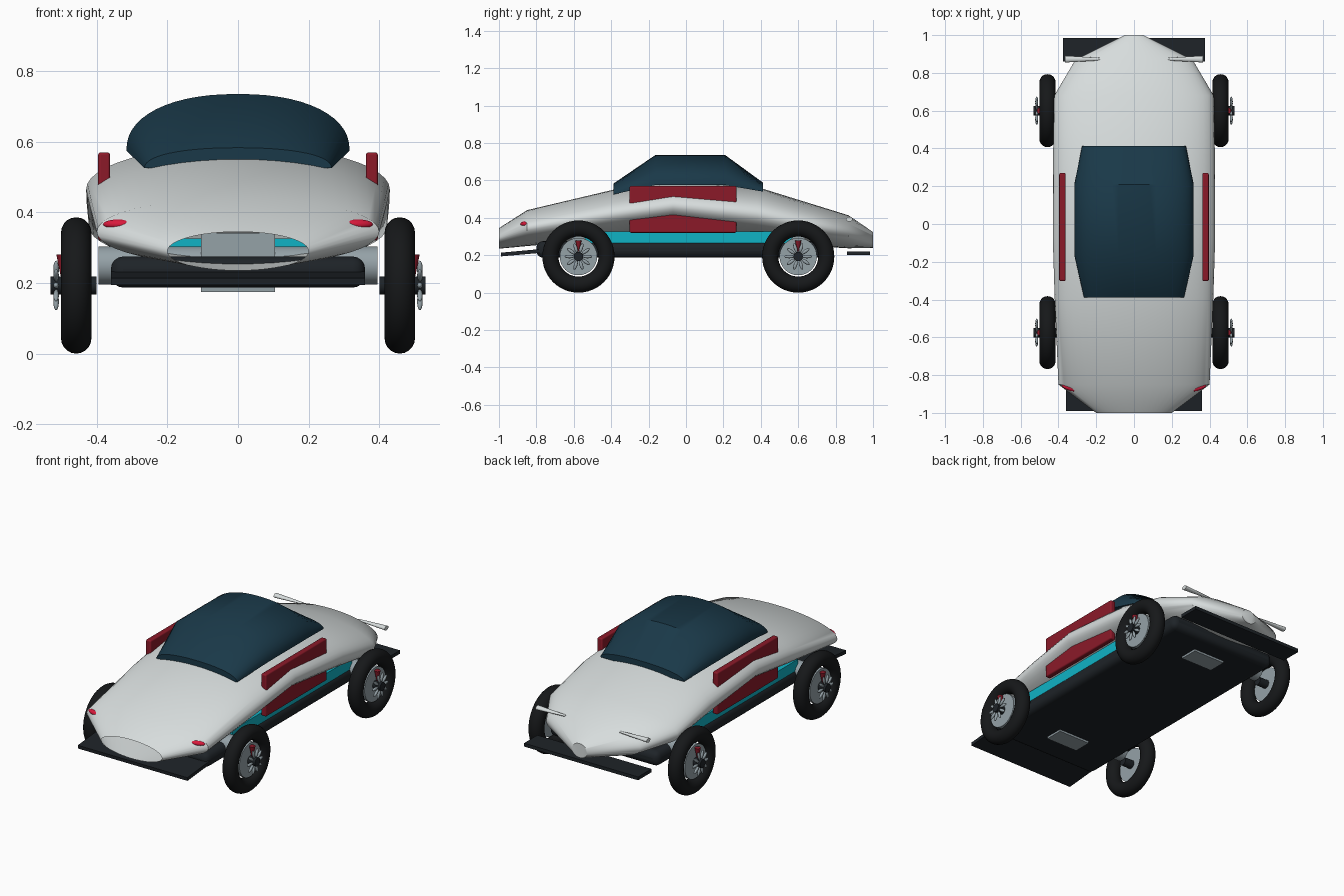
import bpy, bmesh, math
from mathutils import Matrix, Vector

if "Cube" in bpy.data.objects:
    bpy.data.objects.remove(bpy.data.objects["Cube"])

def material(name, rgb):
    m = bpy.data.materials.new(name)
    m.diffuse_color = (*rgb, 1)
    m.use_nodes = True
    m.node_tree.nodes["Principled BSDF"].inputs["Base Color"].default_value = m.diffuse_color
    return m

SILVER = material("silver", (0.68, 0.72, 0.72))
STEEL = material("steel", (0.30, 0.36, 0.39))
DARK = material("dark", (0.013, 0.017, 0.021))
RUBBER = material("rubber", (0.008, 0.009, 0.010))
GLASS = material("glass", (0.010, 0.040, 0.065))
RED = material("red", (0.26, 0.010, 0.022))
LAMP = material("lamp", (0.70, 0.010, 0.045))
CYAN = material("cyan", (0.005, 0.45, 0.56))

def finish(name, bm, mat, angle=35, bevel=0):
    bmesh.ops.recalc_face_normals(bm, faces=bm.faces)
    me = bpy.data.meshes.new(name)
    bm.to_mesh(me)
    bm.free()
    ob = bpy.data.objects.new(name, me)
    bpy.context.collection.objects.link(ob)
    me.materials.append(mat)
    if bevel:
        b = ob.modifiers.new("bevel", 'BEVEL')
        b.width, b.segments = bevel, 4
    bpy.ops.object.select_all(action='DESELECT')
    ob.select_set(True)
    bpy.context.view_layer.objects.active = ob
    bpy.ops.object.shade_smooth_by_angle(angle=math.radians(angle))
    return ob

def box(name, lo, hi, mat, bevel=0, tilt=0):
    lo, hi = Vector(lo), Vector(hi)
    bm = bmesh.new()
    bmesh.ops.create_cube(bm, size=1, matrix=Matrix.Translation((lo + hi) / 2)
                          @ Matrix.Rotation(tilt, 4, 'X')
                          @ Matrix.Diagonal((*(hi - lo), 1)))
    return finish(name, bm, mat, bevel=bevel)

def x_cylinder(name, x0, x1, y, z, r, mat, r2=None, flat=1):
    bm = bmesh.new()
    bmesh.ops.create_cone(bm, cap_ends=True, segments=32, radius1=r,
                          radius2=r if r2 is None else r2, depth=abs(x1 - x0),
                          matrix=Matrix.Translation(((x0 + x1) / 2, y, z))
                          @ Matrix.Diagonal((1, 1, flat, 1))
                          @ Matrix.Rotation(math.copysign(math.pi / 2, x1 - x0), 4, 'Y'))
    return finish(name, bm, mat)

def loft(name, rings, mat, caps):
    bm = bmesh.new()
    vs = [[bm.verts.new(p) for p in ring] for ring in rings]
    n = len(vs[0])
    for a, b in zip(vs, vs[1:]):
        for i in range(n):
            j = (i + 1) % n
            bm.faces.new((a[i], a[j], b[j], b[i]))
    for c in caps:
        bm.faces.new(vs[c])
    return finish(name, bm, mat)

# Body shell: elliptical sections (y, half width, centre z, half height), open nose
sections = [(-1, .20, .29, .055), (-.85, .40, .345, .096), (-.39, .42, .42, .13),
            (-.07, .43, .465, .125), (.38, .428, .42, .145), (.68, .422, .36, .112),
            (.87, .31, .325, .088), (1, .05, .282, .042)]
N = 48
loft("body_shell", [[(w * math.cos(2 * math.pi * i / N), y,
                      z + h * math.sin(2 * math.pi * i / N)) for i in range(N)]
                    for y, w, z, h in sections], SILVER, [-1])

# Canopy: arched sections (y, half width, base z, top z)
def arch(y, w, z0, z1, n=28):
    pts = []
    for i in range(n + 1):
        c, s = math.cos(math.pi * i / n), math.sin(math.pi * i / n)
        pts.append((math.copysign(abs(c) ** .9, c) * w, y, z0 + (z1 - z0) * abs(s) ** .9))
    return pts

loft("canopy", [arch(*s) for s in [(-.388, .265, .525, .583), (-.165, .316, .575, .735),
                                   (.21, .316, .575, .735), (.412, .275, .54, .588)]],
     GLASS, [0, -1])

# Chassis, inner floor and aero plates
box("chassis", (-.36, -.8, .187), (.36, .78, .275), DARK, bevel=.035)
box("inner_floor", (-.35, -.55, .26), (.35, .57, .326), CYAN)
box("front_splitter", (-.36, -.99, .205), (.36, -.74, .225), DARK, tilt=.09)
box("rear_plate", (-.375, .86, .2), (.375, .985, .22), DARK)

# Axles with gearboxes
WHEEL_Y = {"front": -.575, "rear": .6}
R = .193
for end, y in WHEEL_Y.items():
    x_cylinder(end + "_axle", -.395, .395, y, .25, .054, STEEL)
    box(end + "_gearbox", (-.105, y - .055, .175), (.105, y + .055, .342), STEEL)

for side, s in (("left", -1), ("right", 1)):
    # Side panel, partly buried in the shell
    x0, x1 = sorted((s * .362, s * .396))
    box(side + "_side_panel", (x0, -.302, .32), (x1, .27, .57), RED, bevel=.008)

    # Front lamp
    bm = bmesh.new()
    bmesh.ops.create_uvsphere(bm, u_segments=20, v_segments=12, radius=1,
                              matrix=Matrix.Translation((s * .34, -.866, .366))
                              @ Matrix.Rotation(s * .3, 4, 'Z')
                              @ Matrix.Diagonal((.044, .016, .014, 1)))
    finish(side + "_front_lamp", bm, LAMP)

    # Rear winglet
    x_cylinder(side + "_rear_winglet", s * .365, s * .18, .873, .392, .018, SILVER,
               r2=.007, flat=.7)

    for end, y in WHEEL_Y.items():
        tag = f"{end}_{side}_"
        # Tyre swept around the wheel axis
        bm = bmesh.new()
        prof = [bm.verts.new((s * .458 + .043 * math.cos(2 * math.pi * i / 20), y,
                              R + .150 + .043 * math.sin(2 * math.pi * i / 20)))
                for i in range(20)]
        edges = [bm.edges.new((prof[i], prof[(i + 1) % 20])) for i in range(20)]
        bmesh.ops.spin(bm, geom=prof + edges, cent=(0, y, R), axis=(1, 0, 0),
                       angle=2 * math.pi, steps=48, use_merge=True)
        bmesh.ops.remove_doubles(bm, verts=bm.verts, dist=1e-5)
        finish(tag + "tyre", bm, RUBBER, angle=60)

        # Brake disc, hub and caliper
        x_cylinder(tag + "disc", s * .462, s * .482, y, R, .1, STEEL)
        x_cylinder(tag + "hub", s * .40, s * .531, y, R, .025, DARK)
        bm = bmesh.new()
        bmesh.ops.create_cone(bm, cap_ends=True, segments=20, radius1=.005, radius2=.017,
                              depth=.06, matrix=Matrix.Translation((s * .497, y, R + .057)))
        finish(tag + "caliper", bm, RED)

        # Ring of petal spokes
        bm = bmesh.new()
        for k in range(10):
            bmesh.ops.create_uvsphere(
                bm, u_segments=12, v_segments=8, radius=1,
                matrix=Matrix.Translation((s * .515, y, R))
                @ Matrix.Rotation((k + .5) * math.pi / 5, 4, 'X')
                @ Matrix.Translation((0, 0, .048))
                @ Matrix.Diagonal((.008, .0095, .026, 1)))
        finish(tag + "spokes", bm, STEEL, angle=60)
